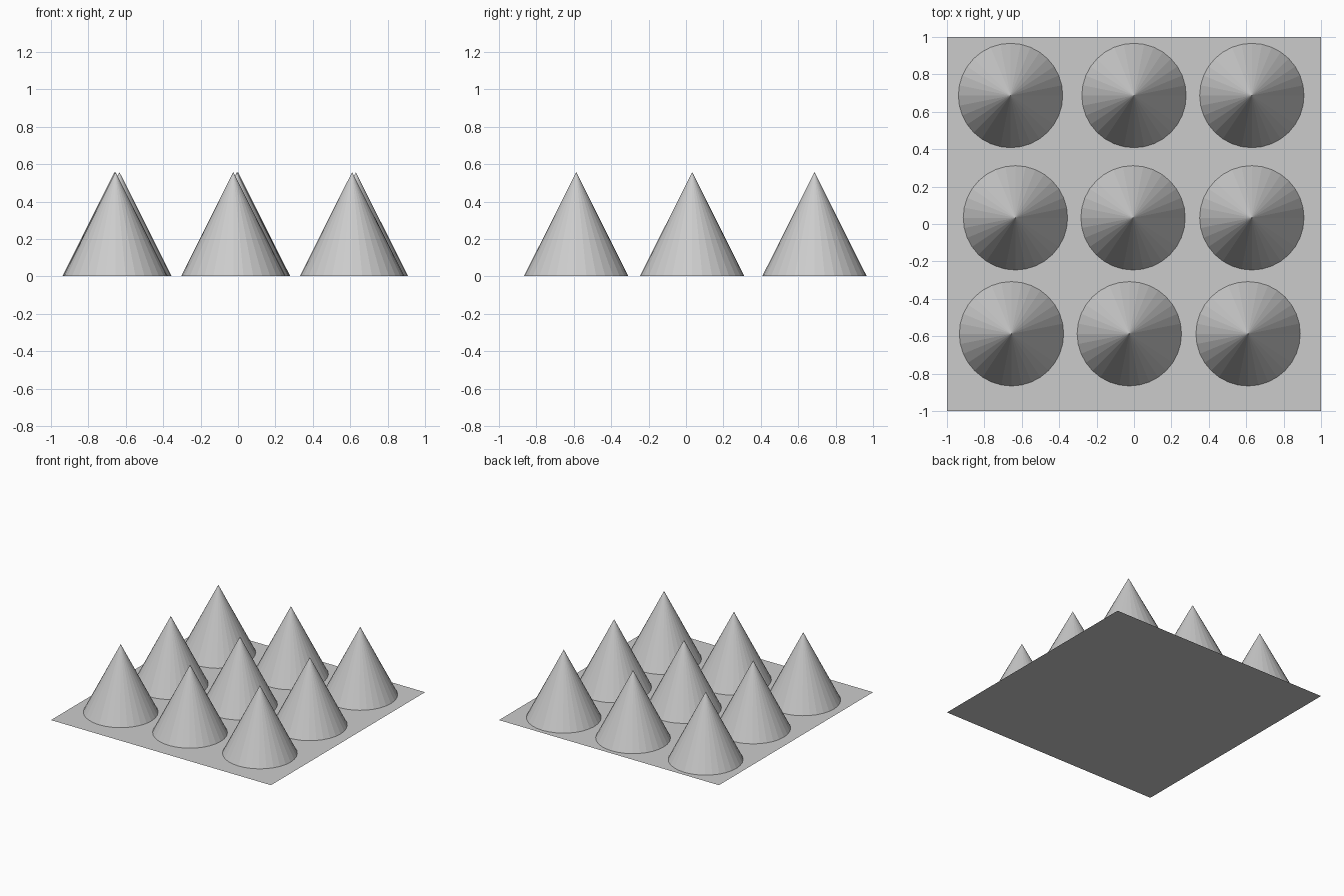
import bpy

if "Cube" in bpy.data.objects:
    bpy.data.objects.remove(bpy.data.objects["Cube"])

RADIUS = 0.279
HEIGHT = 0.556
BASE_Z = 0.002

# Flat square base sheet
bpy.ops.mesh.primitive_plane_add(size=2, location=(0, 0, 0))
bpy.context.object.name = "base_sheet"

# Rows of cones: y position, then the x position of each cone
rows = {
    "front": (-0.587, (-0.655, -0.025, 0.61)),
    "middle": (0.033, (-0.634, -0.005, 0.63)),
    "back": (0.687, (-0.66, 0.0, 0.63)),
}

for row, (y, xs) in rows.items():
    for side, x in zip(("left", "centre", "right"), xs):
        bpy.ops.mesh.primitive_cone_add(
            vertices=32, radius1=RADIUS, radius2=0, depth=HEIGHT,
            location=(x, y, BASE_Z + HEIGHT / 2))
        bpy.context.object.name = f"cone_{row}_{side}"
